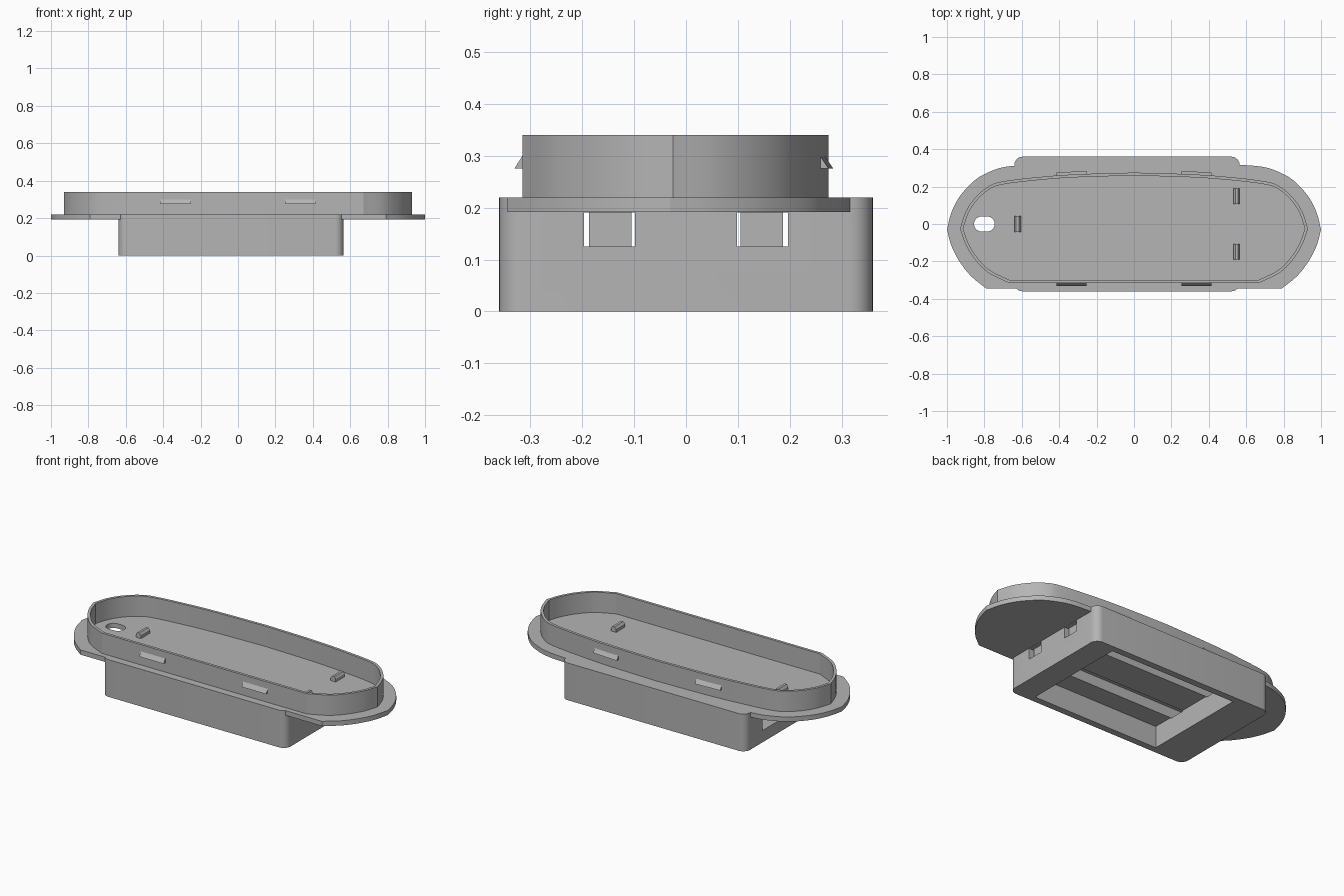
import bpy, bmesh, math
from mathutils import Vector

if "Cube" in bpy.data.objects:
    bpy.data.objects.remove(bpy.data.objects["Cube"], do_unlink=True)

grey = bpy.data.materials.new("plain grey plastic")
grey.use_nodes = True
COLOUR = (0.46, 0.46, 0.46, 1)
grey.diffuse_color = COLOUR
grey.node_tree.nodes["Principled BSDF"].inputs["Base Color"].default_value = COLOUR


def finish(name, bm):
    bmesh.ops.recalc_face_normals(bm, faces=bm.faces[:])
    mesh = bpy.data.meshes.new(name)
    bm.to_mesh(mesh)
    bm.free()
    mesh.materials.append(grey)
    ob = bpy.data.objects.new(name, mesh)
    bpy.context.collection.objects.link(ob)
    return ob


def prism(name, outline, z0, z1):
    """Extrude a flat outline from z0 to z1."""
    bm = bmesh.new()
    face = bm.faces.new([bm.verts.new((x, y, z0)) for x, y in outline])
    top = bmesh.ops.extrude_face_region(bm, geom=[face])["geom"]
    bmesh.ops.translate(bm, vec=(0, 0, z1 - z0),
                        verts=[g for g in top if isinstance(g, bmesh.types.BMVert)])
    return finish(name, bm)


def hull(name, points):
    bm = bmesh.new()
    for p in points:
        bm.verts.new(p)
    bmesh.ops.convex_hull(bm, input=bm.verts[:])
    bmesh.ops.dissolve_limit(bm, angle_limit=0.01, verts=bm.verts[:], edges=bm.edges[:])
    return finish(name, bm)


def rounded_rect(x0, x1, y0, y1, r, steps=8):
    pts = []
    for i, (cx, cy) in enumerate([(x1 - r, y1 - r), (x0 + r, y1 - r),
                                  (x0 + r, y0 + r), (x1 - r, y0 + r)]):
        for s in range(steps + 1):
            a = math.pi / 2 * (i + s / steps)
            pts.append((cx + r * math.cos(a), cy + r * math.sin(a)))
    return pts


def block(name, x0, x1, y0, y1, z0, z1):
    return prism(name, [(x0, y0), (x1, y0), (x1, y1), (x0, y1)], z0, z1)


def spline(points, steps=5):
    """Smooth curve through the points."""
    p = [Vector(q) for q in points]
    p = [2 * p[0] - p[1]] + p + [2 * p[-1] - p[-2]]
    out = []
    for a, b, c, d in zip(p, p[1:], p[2:], p[3:]):
        for s in range(steps):
            t = s / steps
            out.append(0.5 * (2 * b + (c - a) * t + (2 * a - 5 * b + 4 * c - d) * t * t
                              + (3 * b - a - 3 * c + d) * t ** 3))
    return out + [p[-2]]


def mirrored(upper, lower):
    """Closed outline from the right half: back curve, then front curve."""
    half = spline(upper) + spline(lower)[1:]
    left = [Vector((-v.x, v.y)) for v in reversed(half) if v.x > 1e-4]
    return half + left


def inset(outline, d):
    n, out = len(outline), []
    for i, p in enumerate(outline):
        a = (p - outline[i - 1]).normalized()
        b = (outline[(i + 1) % n] - p).normalized()
        na, nb = Vector((a.y, -a.x)), Vector((b.y, -b.x))
        out.append(p + (na + nb) * d / (1 + na.dot(nb)))
    return out


def boolean(ob, other, op):
    mod = ob.modifiers.new("cut", "BOOLEAN")
    mod.operation, mod.solver, mod.object = op, "EXACT", other
    bpy.context.view_layer.objects.active = ob
    bpy.ops.object.modifier_apply(modifier=mod.name)
    bpy.data.objects.remove(other, do_unlink=True)


# Wide mounting plate joined with the box below it
plate_line = mirrored(
    [(0, .33), (.3, .33), (.57, .316), (.69, .305), (.77, .28), (.85, .235), (.93, .15), (.977, .06), (1, -.03)],
    [(1, -.03), (.975, -.12), (.93, -.205), (.87, -.28), (.79, -.345)])
body = prism("plate_and_box", plate_line, .192, .22)
boolean(body, prism("box", rounded_rect(-.64, .565, -.36, .36, .045), 0, .22), "UNION")

# Oval cable hole, bottom window, end opening and slots
boolean(body, prism("hole", rounded_rect(-.855, -.745, -.04, .04, .039), .1, .3), "DIFFERENCE")
boolean(body, block("window", -.42, .42, -.32, .32, -.05, .13), "DIFFERENCE")
boolean(body, block("opening", -.7, -.5, -.2, .2, .07, .191), "DIFFERENCE")
for side in (-1, 1):
    y0, y1 = sorted((side * .098, side * .197))
    boolean(body, block("slot", -.55, .7, y0, y1, .125, .191), "DIFFERENCE")

# Thin upright rim
rim_line = mirrored(
    [(0, .275), (.3, .266), (.5, .252), (.7, .228), (.78, .2), (.85, .14), (.9, .065), (.93, -.025)],
    [(.93, -.025), (.9, -.11), (.85, -.19), (.78, -.26), (.67, -.315)])
rim = prism("rim", rim_line, .215, .34)
boolean(rim, prism("rim_inside", inset(rim_line, .016), .1, .5), "DIFFERENCE")

# Snap wedges on the outside of the rim
for side, word in ((-1, "right"), (1, "left")):
    for where, ya, yb, out in (("front", -.312, -.312, -.019), ("back", .264, .255, .02)):
        points = []
        for x, y in ((side * .255, ya), (side * .415, yb)):
            points += [(x, y, .275), (x, y + out, .275), (x, y, .305)]
        hull(f"{where}_{word}_snap_wedge", points)


# Retaining hooks with sloped tops standing on the floor
def hook(name, x, y, inward):
    points = []
    for yy in (y - .042, y + .042):
        for dx, z in ((-.017, .215), (.017, .215), (-.017, .237), (-.008, .25), (.006, .25), (.017, .237)):
            points.append((x + dx * inward, yy, z))
    hull(name, points)


hook("right_hook", -.622, 0, 1)
for side, word in ((-1, "front"), (1, "back")):
    hook(f"{word}_left_hook", .548, side * .148, -1)
    block(f"{word}_hook_leg", .5, .54, side * .146 - .041, side * .146 + .041, .125, .2)

# Smooth shading with crisp edges
for ob in bpy.context.collection.objects:
    if ob.type == "MESH" and ob.data.materials and ob.data.materials[0] == grey:
        bpy.ops.object.select_all(action="DESELECT")
        ob.select_set(True)
        bpy.context.view_layer.objects.active = ob
        bpy.ops.object.shade_smooth_by_angle(angle=math.radians(25))
